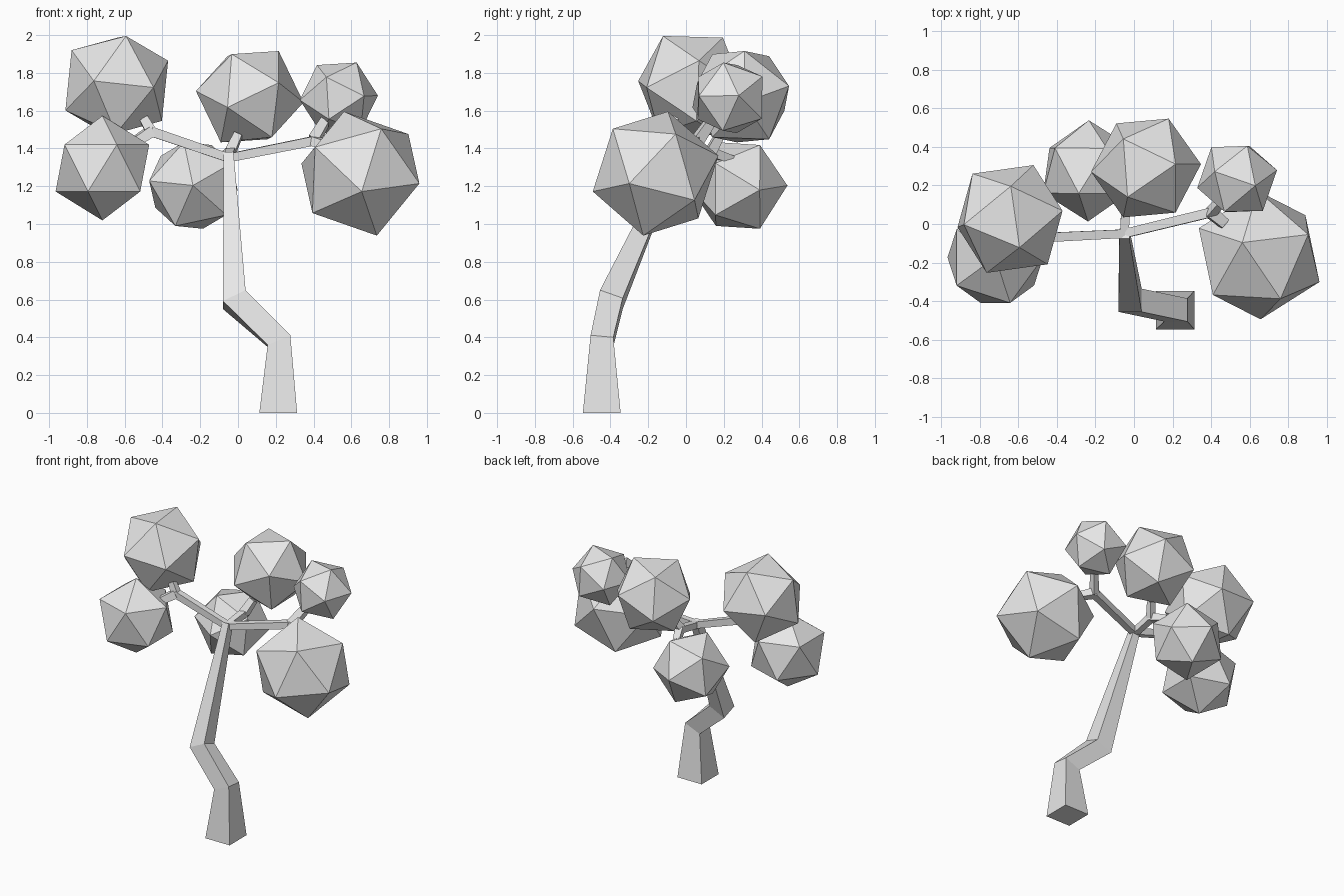
import bpy
import bmesh
from mathutils import Vector, Matrix

if "Cube" in bpy.data.objects:
    bpy.data.objects.remove(bpy.data.objects["Cube"], do_unlink=True)

grey = bpy.data.materials.new("plain_grey")
grey.use_nodes = True
grey.diffuse_color = (0.8, 0.8, 0.8, 1)
grey.node_tree.nodes["Principled BSDF"].inputs["Base Color"].default_value = grey.diffuse_color


def finish(name, bm):
    bmesh.ops.recalc_face_normals(bm, faces=bm.faces)
    mesh = bpy.data.meshes.new(name)
    bm.to_mesh(mesh)
    bm.free()
    mesh.materials.append(grey)
    obj = bpy.data.objects.new(name, mesh)
    bpy.context.collection.objects.link(obj)
    return obj


def limb(name, path):
    """Square tube along (point, half width) pairs, with mitred joints."""
    pts = [Vector(p) for p, w in path]
    bm = bmesh.new()
    rings = []
    for i, (p, w) in enumerate(path):
        t = Vector()
        if i > 0:
            t += (pts[i] - pts[i - 1]).normalized()
        if i < len(pts) - 1:
            t += (pts[i + 1] - pts[i]).normalized()
        if pts[i].z == 0:
            t = Vector((0, 0, 1))
        # The section is square across the main axis and sheared along it
        k = max(range(3), key=lambda n: abs(t[n]))
        u, v = (k + 1) % 3, (k + 2) % 3
        ring = []
        for su, sv in ((-1, -1), (1, -1), (1, 1), (-1, 1)):
            d = Vector()
            d[u], d[v] = su * w, sv * w
            d[k] = -(t[u] * d[u] + t[v] * d[v]) / t[k]
            ring.append(bm.verts.new(pts[i] + d))
        rings.append(ring)
    for a, b in zip(rings, rings[1:]):
        # Match corners that lie closest together, keeping their order
        s = min(range(4), key=lambda n: sum(
            (a[j].co - b[(j + n) % 4].co).length for j in range(4)))
        b = b[s:] + b[:s]
        for j in range(4):
            n = (j + 1) % 4
            bm.faces.new((a[j], a[n], b[n], b[j]))
    bm.faces.new(rings[0])
    bm.faces.new(rings[-1])
    return finish(name, bm)


def leaf_ball(name, centre, radius, tip, side):
    """Icosahedron with one corner towards tip and a neighbour towards side."""
    z = Vector(tip).normalized()
    x = Vector(side)
    x = (x - z * x.dot(z)).normalized()
    turn = Matrix((x, z.cross(x), z)).transposed().to_4x4()
    bm = bmesh.new()
    bmesh.ops.create_icosphere(bm, subdivisions=1, radius=radius,
                               matrix=Matrix.Translation(centre) @ turn)
    return finish(name, bm)


# Bent trunk
fork = (-0.05, -0.05, 1.35)
limb("trunk", [((0.213, -0.446, 0), 0.1), ((0.217, -0.445, 0.38), 0.06),
               ((-0.02, -0.395, 0.6), 0.06), ((-0.05, -0.05, 1.37), 0.026)])

# Three branches, each splitting into two twigs
branches = {
    "right": ((-0.46, -0.07, 1.49), (-0.5, -0.06, 1.56), (-0.57, -0.11, 1.42)),
    "back": ((-0.04, 0.13, 1.38), (0.0, 0.18, 1.47), (-0.09, 0.24, 1.34)),
    "left": ((0.4, 0.06, 1.44), (0.46, 0.13, 1.54), (0.47, 0.0, 1.42)),
}
for side, (joint, upper, lower) in branches.items():
    limb(side + "_branch", [(fork, 0.022), (joint, 0.024)])
    limb(side + "_upper_twig", [(joint, 0.024), (upper, 0.02)])
    limb(side + "_lower_twig", [(joint, 0.024), (lower, 0.02)])

# Faceted foliage
leaf_ball("right_upper_foliage", (-0.642, 0.026, 1.733), 0.305,
          (0.05, -0.15, 0.266), (0.275, 0.045, 0.13))
leaf_ball("right_lower_foliage", (-0.718, -0.173, 1.296), 0.277,
          (0, 0, 1), (1, 0, 0))
leaf_ball("back_lower_foliage", (-0.236, 0.275, 1.204), 0.262,
          (0.05, 0.116, -0.228), (-0.092, -0.11, -0.217))
leaf_ball("back_upper_foliage", (0.062, 0.29, 1.674), 0.287,
          (0.153, 0.02, 0.241), (-0.095, -0.15, 0.225))
leaf_ball("left_upper_foliage", (0.534, 0.233, 1.668), 0.212,
          (0.095, -0.035, 0.188), (0.206, 0.047, 0.008))
leaf_ball("left_lower_foliage", (0.648, -0.161, 1.267), 0.346,
          (-0.088, 0.066, 0.332), (-0.315, 0.14, 0.048))
